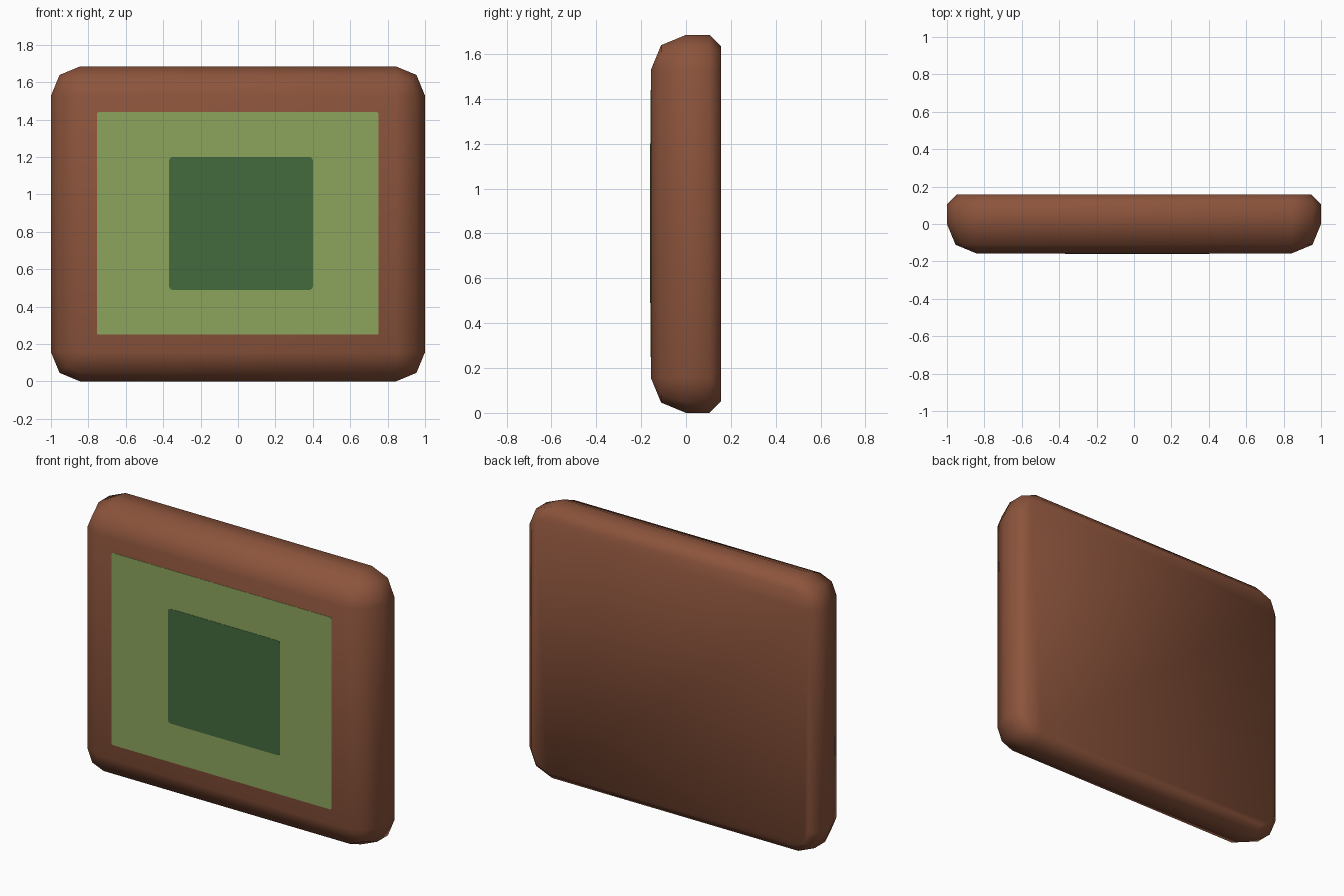
import bpy, bmesh, math

if "Cube" in bpy.data.objects:
    bpy.data.objects.remove(bpy.data.objects["Cube"])


def material(name, rgb):
    def lin(c):
        c /= 255
        return c / 12.92 if c <= 0.04045 else ((c + 0.055) / 1.055) ** 2.4
    m = bpy.data.materials.new(name)
    m.diffuse_color = (*[lin(c) for c in rgb], 1)
    m.use_nodes = True
    m.node_tree.nodes["Principled BSDF"].inputs["Base Color"].default_value = m.diffuse_color
    return m


def rounded_rect(x0, x1, z0, z1, r, y, steps=2):
    """Points of a rounded rectangle in the xz plane."""
    pts = []
    corners = [(x1 - r, z1 - r), (x0 + r, z1 - r), (x0 + r, z0 + r), (x1 - r, z0 + r)]
    for q, (cx, cz) in enumerate(corners):
        for i in range(steps + 1):
            a = math.pi / 2 * (q + i / steps)
            pts.append((cx + r * math.cos(a), y, cz + r * math.sin(a)))
    return pts


def loft(name, rings, mat, smooth):
    """Skin equal-length rings and cap both ends."""
    bm = bmesh.new()
    loops = [[bm.verts.new(p) for p in ring] for ring in rings]
    n = len(loops[0])
    for a, b in zip(loops, loops[1:]):
        for i in range(n):
            j = (i + 1) % n
            bm.faces.new((a[i], a[j], b[j], b[i]))
    bm.faces.new(loops[0])
    bm.faces.new(loops[-1])
    bmesh.ops.remove_doubles(bm, verts=bm.verts[:], dist=1e-4)
    bmesh.ops.recalc_face_normals(bm, faces=bm.faces[:])
    for f in bm.faces:
        f.smooth = smooth
    me = bpy.data.meshes.new(name)
    bm.to_mesh(me)
    bm.free()
    me.materials.append(mat)
    ob = bpy.data.objects.new(name, me)
    bpy.context.collection.objects.link(ob)
    return ob


brown = material("brown", (140, 84, 60))
light_green = material("light green", (140, 165, 93))
dark_green = material("dark green", (68, 107, 61))

# Slab body: chamfered back, wide two-step rounding at the front
H, R, D = 1.685, 0.157, 0.157
S = R * math.sin(math.pi / 4)
profile = [(D, 0.052), (D - 0.052, 0), (0, 0), (-S, R - S), (-D, R)]  # y, inset
loft("slab_body",
     [rounded_rect(-1 + d, 1 - d, d, H - d, max(R - d, 0), y) for y, d in profile],
     brown, True)


# Thin coloured panels on the front
def plate(name, x0, x1, z0, z1, r, front, mat):
    loft(name, [rounded_rect(x0, x1, z0, z1, r, y) for y in (-D + 0.002, front)], mat, False)


plate("outer_panel", -0.755, 0.752, 0.25, 1.44, 0.01, -D - 0.0015, light_green)
plate("inner_panel", -0.368, 0.40, 0.49, 1.20, 0.016, -D - 0.003, dark_green)
